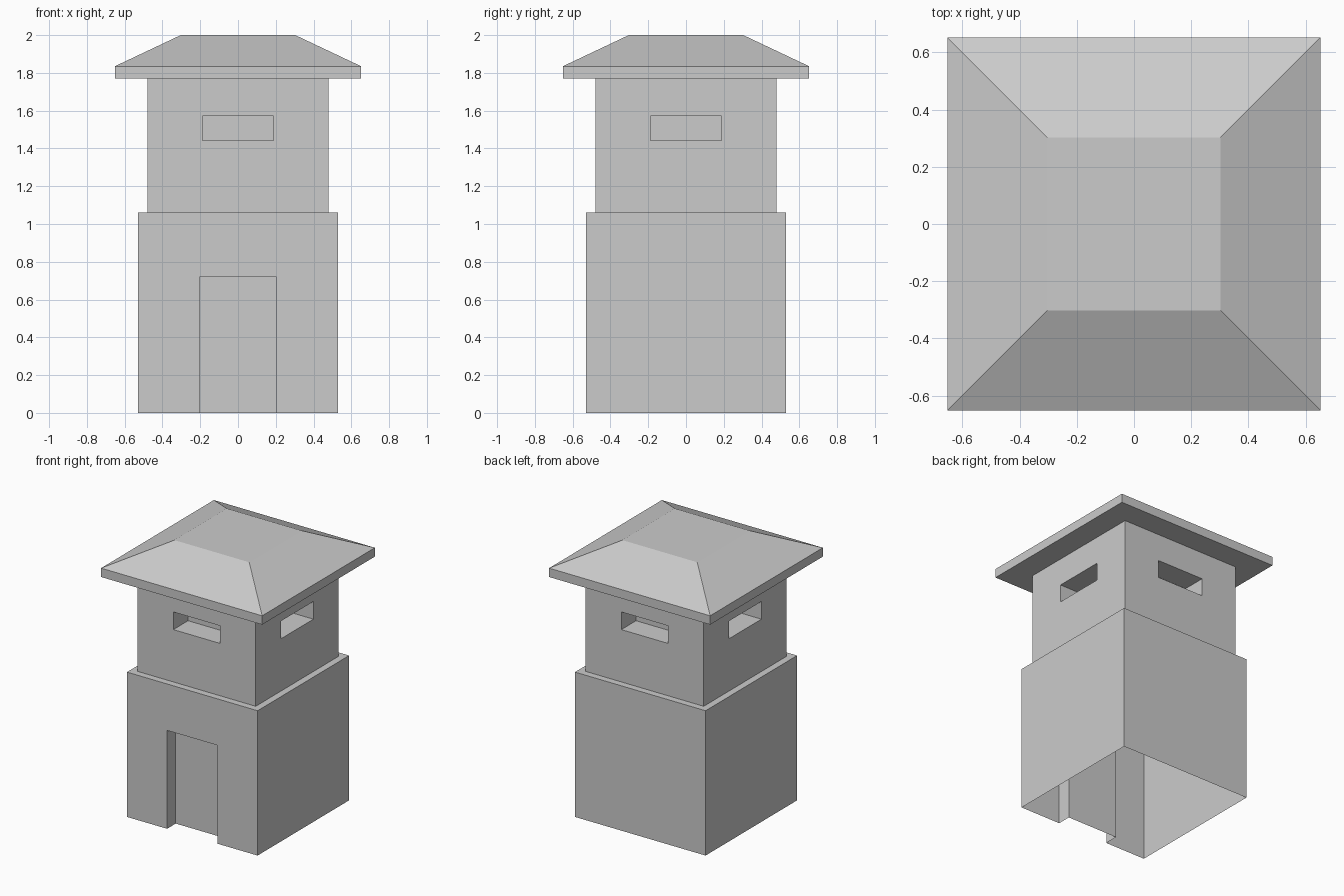
import bpy, bmesh
from mathutils import Matrix, Vector
from math import pi

if "Cube" in bpy.data.objects:
    bpy.data.objects.remove(bpy.data.objects["Cube"])

LOW, UP = 0.529, 0.479          # half widths of the two storeys
Z_STEP, Z_EAVE = 1.06, 1.77


def finish(bm, name):
    bmesh.ops.remove_doubles(bm, verts=bm.verts, dist=1e-5)
    me = bpy.data.meshes.new(name)
    bm.to_mesh(me)
    bm.free()
    ob = bpy.data.objects.new(name, me)
    bpy.context.collection.objects.link(ob)
    return ob


def wall(bm, side, h, z0, z1, opening=None):
    """One wall; side 0 is the front, then turning counter-clockwise.
    opening = (half width, bottom, top, depth) of a blind recess."""
    rot = Matrix.Rotation(side * pi / 2, 3, 'Z')

    def quad(*pts):
        bm.faces.new([bm.verts.new(rot @ Vector(p)) for p in pts])

    def panel(xa, xb, za, zb, y):
        quad((xa, y, za), (xb, y, za), (xb, y, zb), (xa, y, zb))

    if not opening:
        panel(-h, h, z0, z1, -h)
        return
    w, a, b, d = opening
    f, k = -h, -h + d
    panel(-h, -w, z0, z1, f)
    panel(w, h, z0, z1, f)
    panel(-w, w, b, z1, f)
    panel(-w, w, a, b, k)
    quad((-w, f, a), (-w, k, a), (-w, k, b), (-w, f, b))
    quad((w, k, a), (w, f, a), (w, f, b), (w, k, b))
    quad((-w, k, b), (w, k, b), (w, f, b), (-w, f, b))
    if a > z0:
        panel(-w, w, z0, a, f)
        quad((-w, f, a), (w, f, a), (w, k, a), (-w, k, a))


def rings(bm, profile, cap=False):
    """Square rings of (half width, z), joined in order."""
    loops = [[bm.verts.new((sx * h, sy * h, z))
              for sx, sy in ((-1, -1), (1, -1), (1, 1), (-1, 1))]
             for h, z in profile]
    for lo, hi in zip(loops, loops[1:]):
        for i in range(4):
            j = (i + 1) % 4
            bm.faces.new((lo[i], lo[j], hi[j], hi[i]))
    if cap:
        bm.faces.new(loops[-1])


# Lower storey, open underneath, with a door recess at the front and a ledge
bm = bmesh.new()
for s in range(4):
    wall(bm, s, LOW, 0, Z_STEP, (0.204, 0, 0.72, 0.10) if s == 0 else None)
rings(bm, [(LOW, Z_STEP), (UP, Z_STEP)])
finish(bm, "lower_storey")

# Upper storey with a window slot on every side
bm = bmesh.new()
for s in range(4):
    wall(bm, s, UP, Z_STEP, Z_EAVE, (0.188, 1.443, 1.572, 0.17))
finish(bm, "upper_storey")

# Hipped roof: soffit, eave band, slopes and flat top
bm = bmesh.new()
rings(bm, [(UP, Z_EAVE), (0.652, Z_EAVE), (0.652, 1.835), (0.303, 2.0)], cap=True)
finish(bm, "roof")
